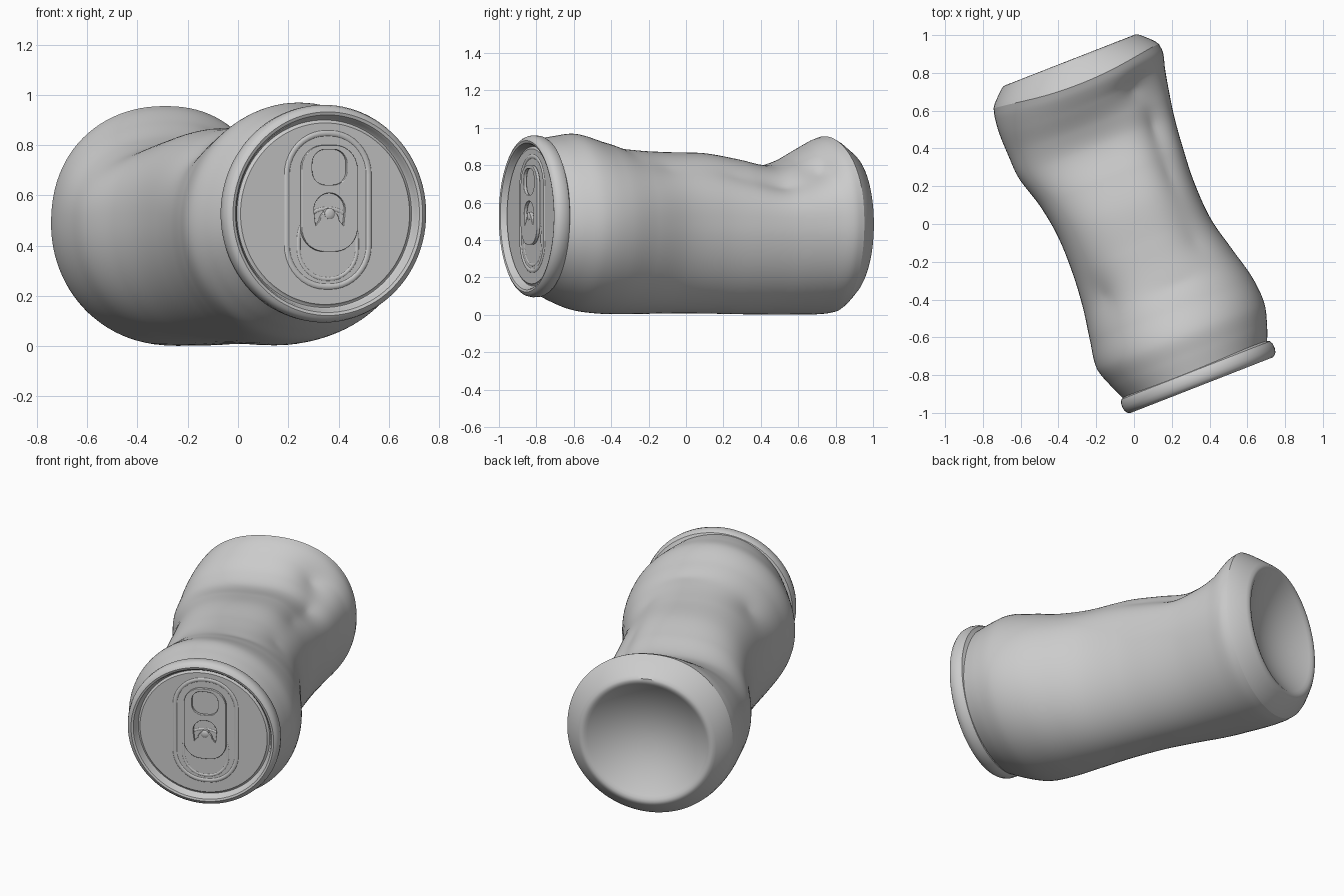
import bpy, bmesh, math
from mathutils import Matrix

if "Cube" in bpy.data.objects:
    bpy.data.objects.remove(bpy.data.objects["Cube"])

# Can frame: local x = across, local y = along the can (lid at -y), z up
FRAME = Matrix.Rotation(math.radians(21.35), 4, 'Z')
SEG = 96
LID_X, LID_Z, PANEL_Y = 0.022, 0.527, -0.895


def select(ob):
    bpy.ops.object.select_all(action='DESELECT')
    ob.select_set(True)
    bpy.context.view_layer.objects.active = ob


def finish(name, bm, angle=35):
    bmesh.ops.recalc_face_normals(bm, faces=bm.faces)
    me = bpy.data.meshes.new(name)
    bm.to_mesh(me)
    bm.free()
    ob = bpy.data.objects.new(name, me)
    bpy.context.collection.objects.link(ob)
    ob.matrix_world = FRAME
    select(ob)
    bpy.ops.object.shade_smooth_by_angle(angle=math.radians(angle))


def skin(bm, rings):
    loops = [[bm.verts.new(p) for p in ring] for ring in rings]
    for a, b in zip(loops, loops[1:]):
        for i in range(SEG):
            j = (i + 1) % SEG
            bm.faces.new((a[i], a[j], b[j], b[i]))
    return loops


def unit(k):
    return math.cos(k * math.tau / SEG), math.sin(k * math.tau / SEG)


def power(v, e):
    return math.copysign(abs(v) ** e, v)


def lathe(name, profile, cx, cz, angle=35, squash=None):
    # squash(r) gives how strongly the upper half is boxed and pulled forward
    bm = bmesh.new()
    rings = []
    for r, y in profile:
        f = squash(r) if squash else 0
        ring = []
        for k in range(SEG):
            c, s = unit(k)
            e = 1 - 0.08 * f if s > 0 else 1
            ring.append((cx + r * power(c, e), y - 0.045 * f * max(0, s) ** 3, cz + r * power(s, e)))
        rings.append(ring)
    loops = skin(bm, rings)
    bm.faces.new(loops[-1])
    finish(name, bm, angle)


def spline(rows, y):
    # cubic interpolation between stations
    i = max(k for k in range(len(rows) - 1) if rows[k][0] <= y + 1e-9)
    p, q = rows[i], rows[i + 1]
    o, r = rows[max(i - 1, 0)], rows[min(i + 2, len(rows) - 1)]
    h = q[0] - p[0]
    u = (y - p[0]) / h
    out = []
    for c in range(1, len(p)):
        m0 = (q[c] - o[c]) / (q[0] - o[0]) * h
        m1 = (r[c] - p[c]) / (r[0] - p[0]) * h
        out.append((2*u**3 - 3*u*u + 1) * p[c] + (u**3 - 2*u*u + u) * m0
                   + (3*u*u - 2*u**3) * q[c] + (u**3 - u*u) * m1)
    return out


# Crushed body: station, left, right, bottom, top, boxiness of upper half
STATIONS = [
    (-0.85, 0.385, 0.425, 0.115, 0.940, 1.00),
    (-0.75, 0.428, 0.463, 0.065, 0.957, 1.00),
    (-0.64, 0.462, 0.490, 0.025, 0.968, 1.00),
    (-0.49, 0.442, 0.480, 0.006, 0.925, 0.95),
    (-0.32, 0.415, 0.437, 0.004, 0.886, 0.88),
    (-0.12, 0.398, 0.389, 0.008, 0.872, 0.82),
    (0.09, 0.400, 0.378, 0.008, 0.866, 0.80),
    (0.27, 0.429, 0.388, 0.004, 0.836, 0.80),
    (0.45, 0.480, 0.406, 0.003, 0.802, 0.82),
    (0.58, 0.488, 0.428, 0.002, 0.832, 0.85),
    (0.70, 0.490, 0.452, 0.002, 0.892, 0.88),
    (0.79, 0.482, 0.474, 0.006, 0.938, 0.91),
    (0.84, 0.470, 0.470, 0.015, 0.955, 0.92),
]
# Dents: station, angle, length, spread in degrees, depth
DENTS = [
    (0.68, 52, 0.10, 20, 0.050), (0.45, 42, 0.20, 18, 0.040), (0.18, 45, 0.24, 18, 0.025),
    (-0.30, 135, 0.14, 20, 0.030), (-0.20, 50, 0.16, 18, 0.020),
    (-0.38, 78, 0.05, 20, 0.008),
]


def body_ring(y):
    left, right, bot, top, e = spline(STATIONS, y)
    pull = 0.045 * min(1, max(0, (y - 0.45) / 0.39))
    ring = []
    for k in range(SEG):
        deg = k * 360 / SEG
        c, s = unit(k)
        p = e if s > 0 else 1
        x = power(c, p) * (right if c > 0 else left)
        z = power(s, p) * ((top - 0.485) if s > 0 else (0.485 - bot))
        d = 0
        for ds, da, ws, wa, depth in DENTS:
            q = ((y - ds) / ws) ** 2 + ((deg - da) / wa) ** 2
            d += depth * math.exp(-q ** 0.75)
        d *= min(1, max(0, (0.84 - y) / 0.12))
        ring.append((x - d * c, y - pull * max(0, s) ** 3, 0.485 + z - d * s))
    return ring


bm = bmesh.new()
skin(bm, [body_ring(-0.85 + 1.69 * i / 110) for i in range(111)])
finish("can_body", bm, 60)

# Base: tapered shoulder, soft foot and shallow hollow dome
base = [(0.47, 0.84), (0.455, 0.862), (0.425, 0.892), (0.395, 0.920), (0.380, 0.930),
        (0.367, 0.932), (0.352, 0.928)]
base += [(0.338 * (1 - i / 14), 0.918 - 0.115 * (1 - (1 - i / 14) ** 2)) for i in range(14)]
base.append((0.005, 0.803))
lathe("can_base", base, 0, 0.485, 40, lambda r: min(1, max(0, (r - 0.38) / 0.09)))

# Lid: rolled rim, countersink groove and flat panel
lathe("lid", [(0.385, -0.82), (0.405, -0.833), (0.422, -0.840), (0.431, -0.856), (0.433, -0.885),
              (0.428, -0.905), (0.418, -0.918), (0.405, -0.925), (0.393, -0.921),
              (0.385, -0.910), (0.379, -0.892), (0.373, -0.886), (0.367, -0.888),
              (0.361, PANEL_Y), (0.01, PANEL_Y)], LID_X, LID_Z)


def rounded(hw, z0, z1, r, n=10):
    # rounded rectangle outline relative to the lid centre
    pts = []
    for cx, cz, a0 in ((hw - r, z1 - r, 0), (r - hw, z1 - r, 90),
                       (r - hw, z0 + r, 180), (hw - r, z0 + r, 270)):
        for i in range(n + 1):
            a = math.radians(a0 + 90 * i / n)
            pts.append((0.012 + cx + r * math.cos(a), cz + r * math.sin(a)))
    return pts


def arch(r, cz, sign):
    # half circle from right to left (sign 1) or back again (sign -1)
    return [(0.012 + sign * r * math.cos(math.pi * i / 16), cz + r * math.sin(math.pi * i / 16))
            for i in range(17)]


def outline(name, loops, y, extrude=0.0, bevel=0.004, fill=True):
    cu = bpy.data.curves.new(name, 'CURVE')
    cu.dimensions = '2D' if fill else '3D'
    if fill:
        cu.fill_mode = 'BOTH'
    cu.extrude, cu.bevel_depth, cu.bevel_resolution = extrude, bevel, 3
    for pts in loops:
        sp = cu.splines.new('POLY')
        sp.points.add(len(pts) - 1)
        for p, (x, z) in zip(sp.points, pts):
            p.co = (x, z, 0, 1)
        sp.use_cyclic_u = True
    ob = bpy.data.objects.new(name, cu)
    bpy.context.collection.objects.link(ob)
    ob.matrix_world = (FRAME @ Matrix.Translation((LID_X, y, LID_Z))
                       @ Matrix.Rotation(math.pi / 2, 4, 'X'))
    select(ob)
    bpy.ops.object.convert(target='MESH')
    bpy.ops.object.shade_smooth_by_angle(angle=math.radians(40))


# Pressed beads around the opening
outline("panel_bead", [rounded(0.175, -0.29, 0.32, 0.165)], PANEL_Y + 0.013, bevel=0.018, fill=False)
outline("opening_bead", [rounded(0.125, -0.26, 0.02, 0.12)], PANEL_Y + 0.009, bevel=0.012, fill=False)

# Pull tab with finger hole and arched slot
slot = arch(0.070, 0.015, 1) + [(-0.050, -0.055)] + arch(0.038, -0.028, -1)[::1] + [(0.074, -0.055)]
outline("pull_tab", [rounded(0.117, -0.148, 0.270, 0.095), rounded(0.077, 0.112, 0.258, 0.058), slot],
        PANEL_Y - 0.012, extrude=0.006, bevel=0.003)

# Rivet
lathe("rivet", [(0.022, PANEL_Y + 0.002), (0.022, PANEL_Y - 0.022), (0.016, PANEL_Y - 0.026),
                (0.004, PANEL_Y - 0.027)], LID_X + 0.012, LID_Z)
